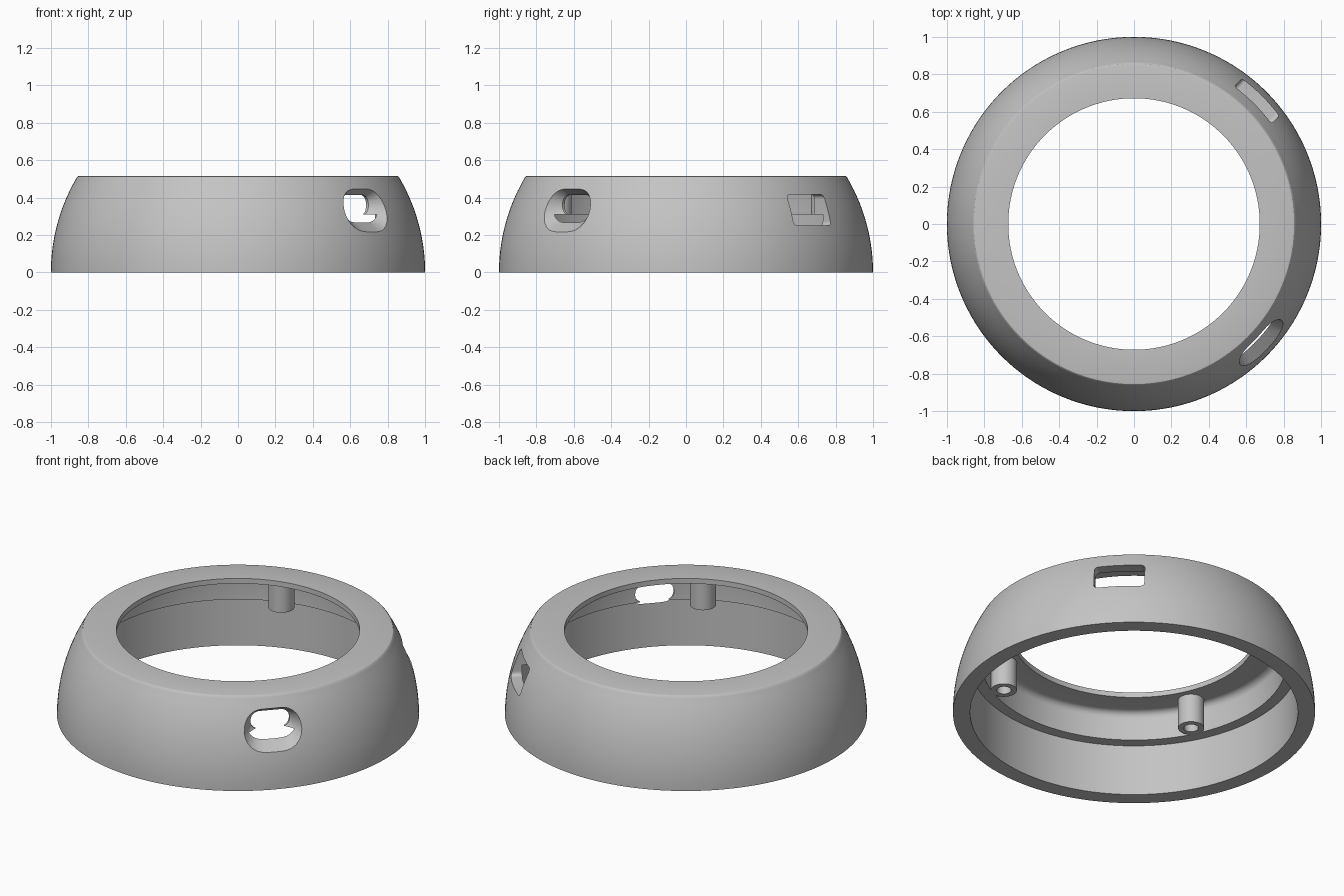
import bpy, bmesh
from math import sin, cos, pi, radians, sqrt
from mathutils import Matrix, Vector

cube = bpy.data.objects.get("Cube")
if cube:
    bpy.data.objects.remove(cube, do_unlink=True)

grey = bpy.data.materials.new("plain_grey")
grey.use_nodes = True
color = (0.55, 0.55, 0.55, 1)
grey.diffuse_color = color
bsdf = grey.node_tree.nodes["Principled BSDF"]
bsdf.inputs["Base Color"].default_value = color
bsdf.inputs["Roughness"].default_value = 0.6


def make_object(name, bm):
    bmesh.ops.recalc_face_normals(bm, faces=bm.faces)
    mesh = bpy.data.meshes.new(name)
    bm.to_mesh(mesh)
    bm.free()
    mesh.materials.append(grey)
    obj = bpy.data.objects.new(name, mesh)
    bpy.context.collection.objects.link(obj)
    return obj


def bridge(bm, loops, closed):
    """Join equal vertex loops with quads; cap the ends unless closed."""
    n = len(loops[0])
    last = len(loops) if closed else len(loops) - 1
    for i in range(last):
        a, b = loops[i], loops[(i + 1) % len(loops)]
        for j in range(n):
            k = (j + 1) % n
            bm.faces.new((a[j], a[k], b[k], b[j]))
    if not closed:
        bm.faces.new(loops[0])
        bm.faces.new(loops[-1])


def lathe(name, profile, segments):
    """Revolve a closed (radius, height) profile around z."""
    bm = bmesh.new()
    loops = []
    for r, z in profile:
        loops.append([bm.verts.new((r * cos(2 * pi * s / segments),
                                    r * sin(2 * pi * s / segments), z))
                      for s in range(segments)])
    bridge(bm, loops, True)
    return make_object(name, bm)


def rounded_rect(half_w, half_h, radius, steps=6):
    pts = []
    for q, (sx, sy) in enumerate(((1, 1), (-1, 1), (-1, -1), (1, -1))):
        for i in range(steps + 1):
            a = pi / 2 * (q + i / steps)
            pts.append((sx * (half_w - radius) + radius * cos(a),
                        sy * (half_h - radius) + radius * sin(a)))
    return pts


def port_cutter(name, angle, z, sections):
    """Loft rounded rectangles (distance, half_w, half_h, radius) outward."""
    bm = bmesh.new()
    turn = Matrix.Rotation(radians(angle), 3, "Z")
    loops = [[bm.verts.new(turn @ Vector((d, v, z + h)))
              for v, h in rounded_rect(w, hh, r)]
             for d, w, hh, r in sections]
    bridge(bm, loops, False)
    return make_object(name, bm)


def smooth(obj):
    bpy.ops.object.select_all(action="DESELECT")
    obj.select_set(True)
    bpy.context.view_layer.objects.active = obj
    bpy.ops.object.shade_smooth_by_angle(angle=radians(30))


# Domed ring: spherical outside, rounded top edge, stepped inside
TOP = 0.516
PLATE = 0.485
profile = [(sqrt(1 - z * z), z) for z in [0.5 * i / 16 for i in range(17)]]
profile += [(0.862, 0.508), (0.856, 0.514), (0.848, TOP)]
profile += [(0.672, TOP), (0.672, PLATE)]
fillet = 0.04
for i in range(6):
    a = pi / 2 * (1 - i / 5)
    profile.append((0.84 - fillet + fillet * cos(a),
                    PLATE - fillet + fillet * sin(a)))
profile += [(0.84, 0.31), (0.905, 0.31), (0.905, 0)]
ring = lathe("domed_ring", profile, 160)

# Flared port and plain slot through the wall
flare = 0.175
cutters = [
    port_cutter("flared_port_cutter", -43, 0.36,
                [(0.7, 0.11, 0.055, 0.05), (0.85, 0.11, 0.055, 0.05),
                 (1.1, 0.11 + flare, 0.055 + flare, 0.05 + flare)]),
    port_cutter("slot_cutter", 45, 0.333,
                [(0.7, 0.14, 0.083, 0.022), (1.1, 0.14, 0.083, 0.022)]),
]
bpy.context.view_layer.objects.active = ring
for cutter in cutters:
    mod = ring.modifiers.new(cutter.name, "BOOLEAN")
    mod.operation = "DIFFERENCE"
    mod.solver = "EXACT"
    mod.object = cutter
    bpy.ops.object.modifier_apply(modifier=mod.name)
    bpy.data.objects.remove(cutter, do_unlink=True)
smooth(ring)

# Hollow screw posts hanging under the top plate
for i, angle in enumerate((107, 206, 298)):
    post = lathe(f"screw_post_{i + 1}",
                 [(0.04, 0.31), (0.072, 0.31), (0.072, 0.49), (0.04, 0.49)], 40)
    post.location = (0.775 * cos(radians(angle)), 0.775 * sin(radians(angle)), 0)
    smooth(post)
